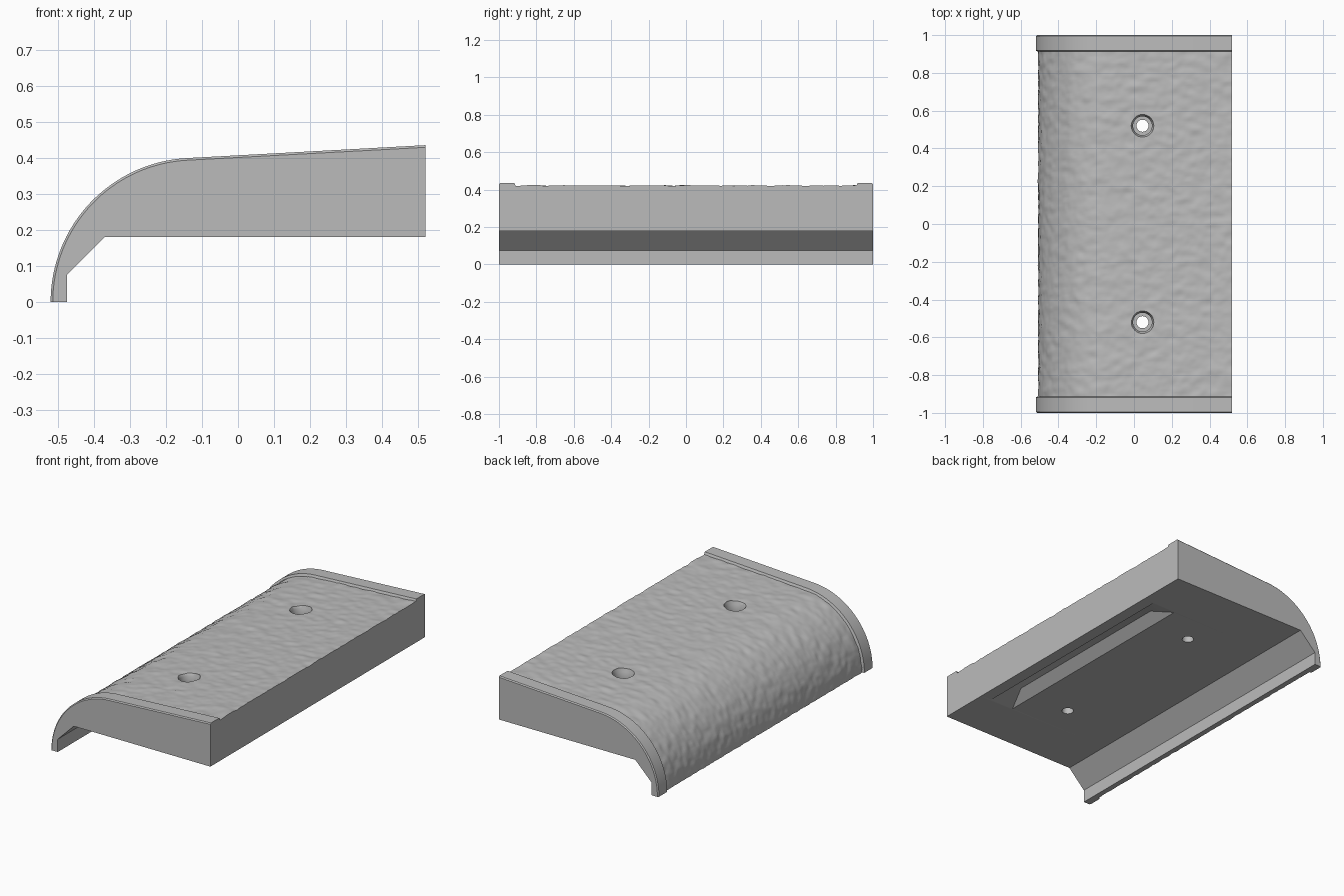
import bpy, bmesh, math
from mathutils import Vector, noise

cube = bpy.data.objects.get("Cube")
if cube:
    bpy.data.objects.remove(cube)

grey = bpy.data.materials.new("plain grey")
grey.use_nodes = True
grey.diffuse_color = (0.5, 0.5, 0.5, 1)
grey.node_tree.nodes["Principled BSDF"].inputs["Base Color"].default_value = (0.5, 0.5, 0.5, 1)

RADIUS, CENTRE_X, RIGHT = 0.4, -0.12, 0.52
SLOPE = math.radians(3.1)
LIP_Y, CHAMFER, RECESS = 0.918, 0.006, 0.013
UNDERSIDE = [(RIGHT, 0.18), (-0.37, 0.18), (-0.475, 0.075), (-0.475, 0)]


def top_curve(inset, arc_steps, flat_steps):
    """Rounded nose then gently rising flat, as (x, z) points with normals."""
    r = RADIUS - inset
    pts = []
    for i in range(arc_steps + 1):
        a = math.pi - (math.pi / 2 - SLOPE) * i / arc_steps
        pts.append((CENTRE_X + r * math.cos(a), r * math.sin(a), math.cos(a), math.sin(a)))
    x0, z0, nx, nz = pts[-1]
    for i in range(1, flat_steps + 1):
        x = x0 + (RIGHT - x0) * i / flat_steps
        pts.append((x, z0 + (x - x0) * math.tan(SLOPE), nx, nz))
    return pts


def loft(name, sections):
    """Skin a row of matching closed sections and cap both ends."""
    bm = bmesh.new()
    rings = [[bm.verts.new(p) for p in s] for s in sections]
    for a, b in zip(rings, rings[1:]):
        for i in range(len(a)):
            j = (i + 1) % len(a)
            bm.faces.new((a[i], a[j], b[j], b[i]))
    bm.faces.new(rings[0])
    bm.faces.new(rings[-1])
    bmesh.ops.recalc_face_normals(bm, faces=bm.faces)
    mesh = bpy.data.meshes.new(name)
    bm.to_mesh(mesh)
    bm.free()
    mesh.materials.append(grey)
    obj = bpy.data.objects.new(name, mesh)
    bpy.context.collection.objects.link(obj)
    return obj


def section(y, inset, arc_steps, flat_steps, bumps=False):
    pts = []
    for x, z, nx, nz in top_curve(inset, arc_steps, flat_steps):
        d = 0
        if bumps:
            d = 0.0045 * noise.noise(Vector((x * 14, y * 24, z * 20)))
            d += 0.002 * noise.noise(Vector((x * 35, y * 50, z * 45)))
        on_edge = x >= RIGHT - 1e-5
        pts.append((x if on_edge else x + nx * d, y, z + nz * d))
    return pts + [(x, y, z) for x, z in UNDERSIDE]


def smooth(obj, angle):
    bpy.ops.object.select_all(action='DESELECT')
    obj.select_set(True)
    bpy.context.view_layer.objects.active = obj
    bpy.ops.object.shade_smooth_by_angle(angle=math.radians(angle))


# Hammered main slab
ROWS = 150
slab = loft("textured_slab", [
    section(-LIP_Y + 2 * LIP_Y * i / ROWS, RECESS, 56, 60, True) for i in range(ROWS + 1)])

# Raised end lips with chamfered rims
for name, side in (("front_lip", -1), ("back_lip", 1)):
    rows = ((LIP_Y - 0.006, RECESS), (LIP_Y, 0), (1 - CHAMFER, 0), (1, CHAMFER))
    lip = loft(name, [section(side * y, inset, 32, 1) for y, inset in rows])
    smooth(lip, 20)


# Cutters for stepped screw holes
def screw_cutter(name, y):
    steps = ((0.1, 0.032), (0.34, 0.032), (0.34, 0.05), (0.38, 0.05), (0.395, 0.06), (0.5, 0.06))
    turn = [2 * math.pi * i / 32 for i in range(32)]
    return loft(name, [[(0.045 + r * math.cos(a), y + r * math.sin(a), z) for a in turn]
                       for z, r in steps])


# Cutter for the tapered trough underneath
def trough_ring(x0, x1, y, z):
    return [(x0, -y, z), (x1, -y, z), (x1, y, z), (x0, y, z)]


cutters = [
    screw_cutter("front_hole_cutter", -0.52),
    screw_cutter("back_hole_cutter", 0.52),
    loft("trough_cutter", [trough_ring(0.295, 0.45, 0.7, 0.1),
                           trough_ring(0.295, 0.45, 0.7, 0.18),
                           trough_ring(0.35, 0.43, 0.56, 0.23)]),
]
for cutter in cutters:
    mod = slab.modifiers.new(cutter.name, 'BOOLEAN')
    mod.operation = 'DIFFERENCE'
    mod.solver = 'EXACT'
    mod.object = cutter
    cutter.hide_render = True

# Bake the cuts, then drop the helpers
bpy.ops.object.select_all(action='DESELECT')
slab.select_set(True)
bpy.context.view_layer.objects.active = slab
for mod in list(slab.modifiers):
    bpy.ops.object.modifier_apply(modifier=mod.name)
for cutter in cutters:
    bpy.data.objects.remove(cutter)
smooth(slab, 35)
